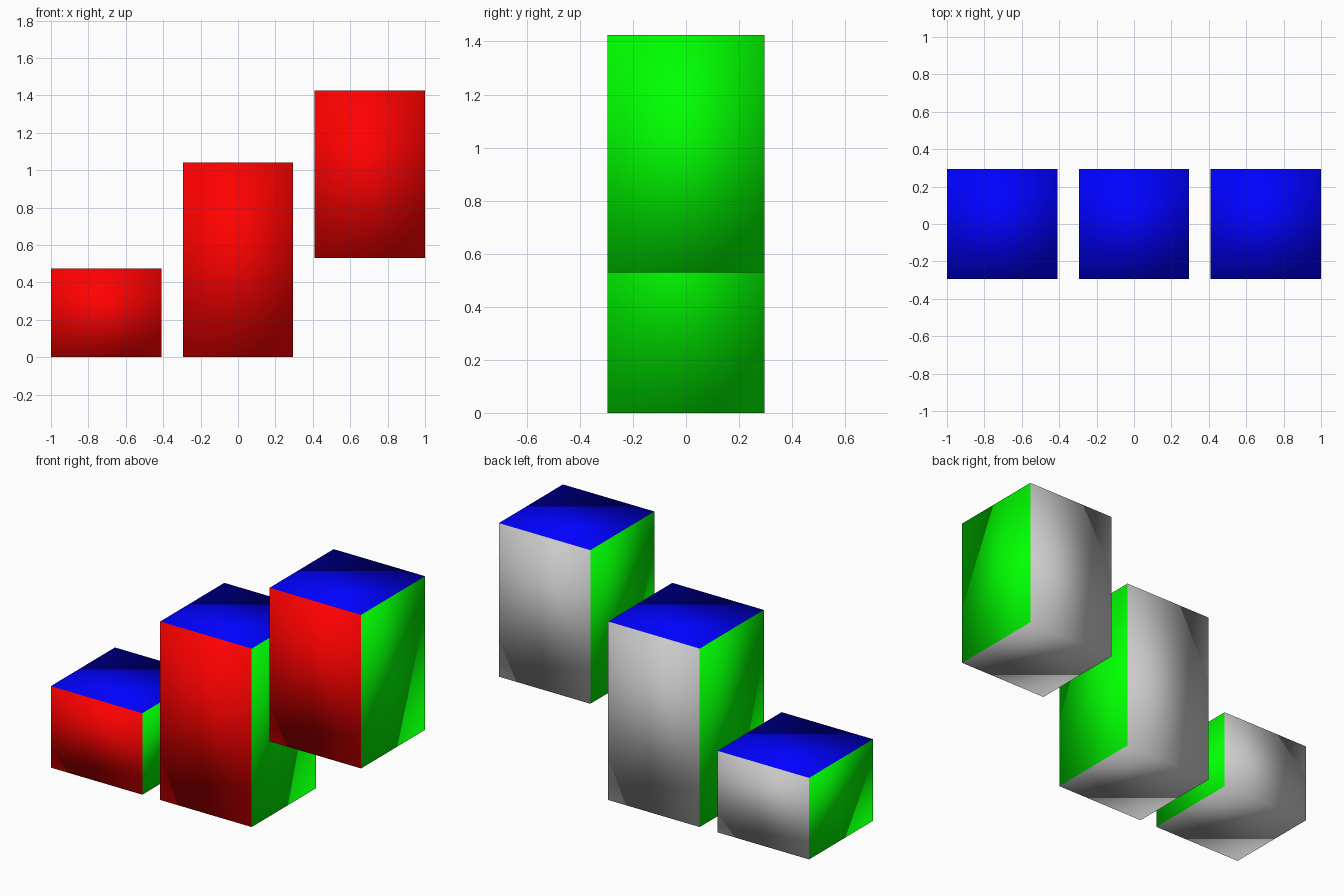
import bpy

if "Cube" in bpy.data.objects:
    bpy.data.objects.remove(bpy.data.objects["Cube"])

W = 0.59  # square footprint of every bar


def material(name, color):
    m = bpy.data.materials.new(name)
    m.diffuse_color = color
    m.use_nodes = True
    m.node_tree.nodes["Principled BSDF"].inputs["Base Color"].default_value = m.diffuse_color
    return m


grey = material("grey", (0.8, 0.8, 0.8, 1))
red = material("red", (1, 0, 0, 1))
green = material("green", (0, 1, 0, 1))
blue = material("blue", (0, 0, 1, 1))


def bar(name, x, z0, z1):
    bpy.ops.mesh.primitive_cube_add(size=1, location=(x, 0, (z0 + z1) / 2))
    ob = bpy.context.object
    ob.name = name
    ob.scale = (W, W, z1 - z0)
    bpy.ops.object.transform_apply(location=False, rotation=False, scale=True)
    for m in (grey, red, green, blue):
        ob.data.materials.append(m)
    # front red, sides green, top blue, back and bottom grey; smooth across corners
    for p in ob.data.polygons:
        n = p.normal
        p.use_smooth = True
        if n.y < -0.5:
            p.material_index = 1
        elif abs(n.x) > 0.5:
            p.material_index = 2
        elif n.z > 0.5:
            p.material_index = 3
        else:
            p.material_index = 0


# short, tall and raised bars
bar("short_bar", -0.705, 0.0, 0.475)
bar("tall_bar", 0.0, 0.0, 1.04)
bar("raised_bar", 0.705, 0.53, 1.425)
